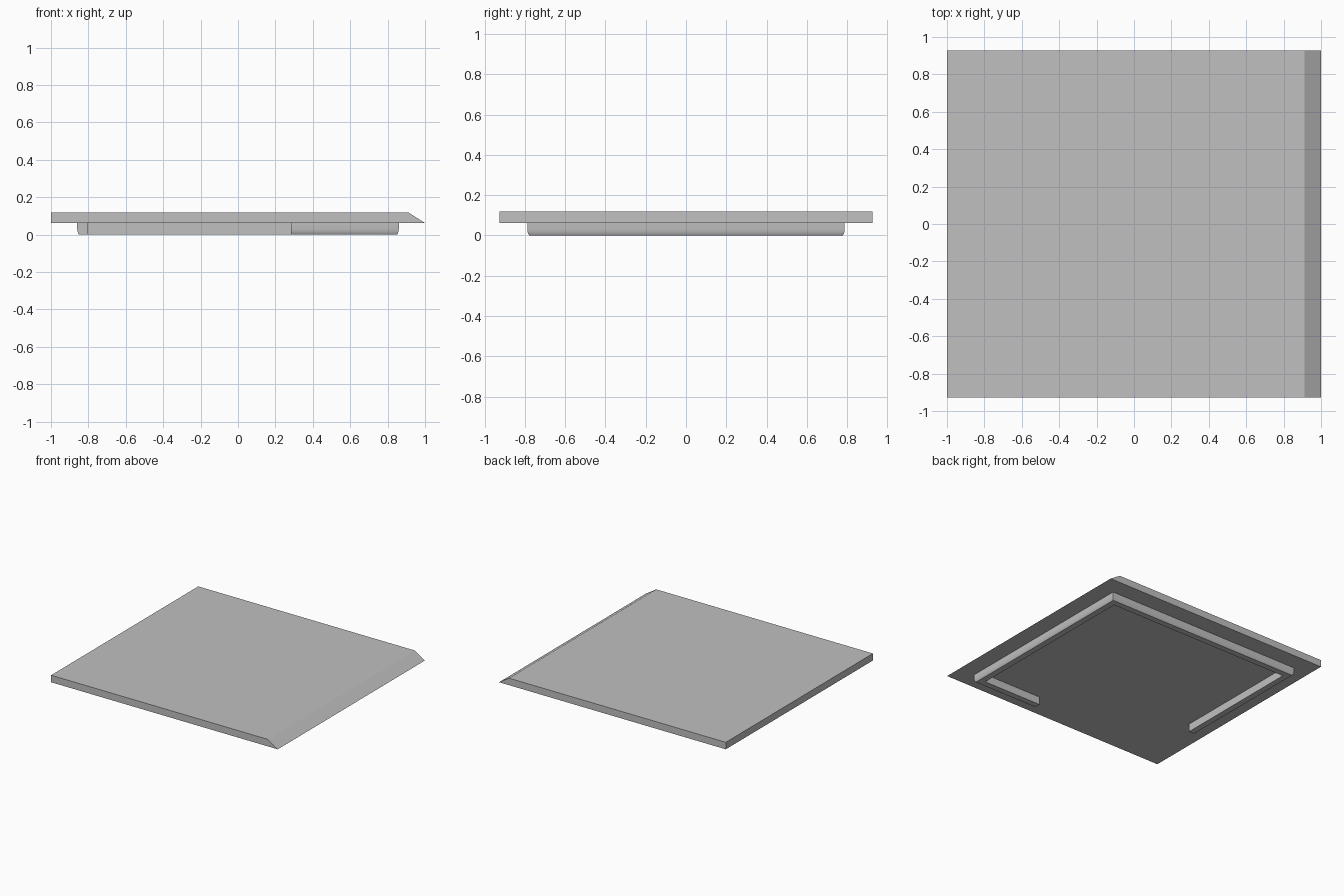
import bpy
import bmesh
import math

cube = bpy.data.objects.get("Cube")
if cube:
    bpy.data.objects.remove(cube, do_unlink=True)

# Single grey material
grey = bpy.data.materials.new("silver grey")
grey.use_nodes = True
colour = (0.527, 0.527, 0.527, 1)
grey.diffuse_color = colour
grey.node_tree.nodes["Principled BSDF"].inputs["Base Color"].default_value = colour

HALF_Y = 0.927
RAIL_X, RAIL_Y = 0.86, 0.788


def loft(name, rings):
    """Closed solid skinned through matching cross-sections, capped at both ends."""
    bm = bmesh.new()
    loops = [[bm.verts.new(p) for p in ring] for ring in rings]
    for a, b in zip(loops, loops[1:]):
        for i in range(len(a)):
            j = (i + 1) % len(a)
            bm.faces.new((a[i], a[j], b[j], b[i]))
    bm.faces.new(loops[0])
    bm.faces.new(loops[-1])
    bmesh.ops.recalc_face_normals(bm, faces=bm.faces)
    mesh = bpy.data.meshes.new(name)
    bm.to_mesh(mesh)
    bm.free()
    mesh.materials.append(grey)
    obj = bpy.data.objects.new(name, mesh)
    bpy.context.collection.objects.link(obj)
    return obj


# Flat plate with a sloping knife edge on its left side
plate_profile = [(-1, 0.062), (1, 0.062), (0.912, 0.118), (-1, 0.118)]
loft("plate", [[(x, y, z) for x, z in plate_profile] for y in (-HALF_Y, HALF_Y)])

# Underside rail profile: (inset from the outer wall, height), rounded outer foot
rail_profile = [(0, 0.064), (0, 0.03), (0.002, 0.017), (0.005, 0.007),
                (0.01, 0), (0.058, 0), (0.058, 0.064)]


def corner(sx, sy):
    return [(sx * (RAIL_X - d), sy * (RAIL_Y - d), z) for d, z in rail_profile]


# Mitred rail around the rim, left open at the front right corner
right_end = [(-(RAIL_X - d), -0.333, z) for d, z in rail_profile]
front_end = [(0.284, -(RAIL_Y - d), z) for d, z in rail_profile]
rail = loft("under_rail", [right_end, corner(-1, 1), corner(1, 1),
                           corner(1, -1), front_end])

# Smooth the rounded foot, keep the corners crisp
bpy.ops.object.select_all(action='DESELECT')
rail.select_set(True)
bpy.context.view_layer.objects.active = rail
bpy.ops.object.shade_smooth_by_angle(angle=math.radians(30))
